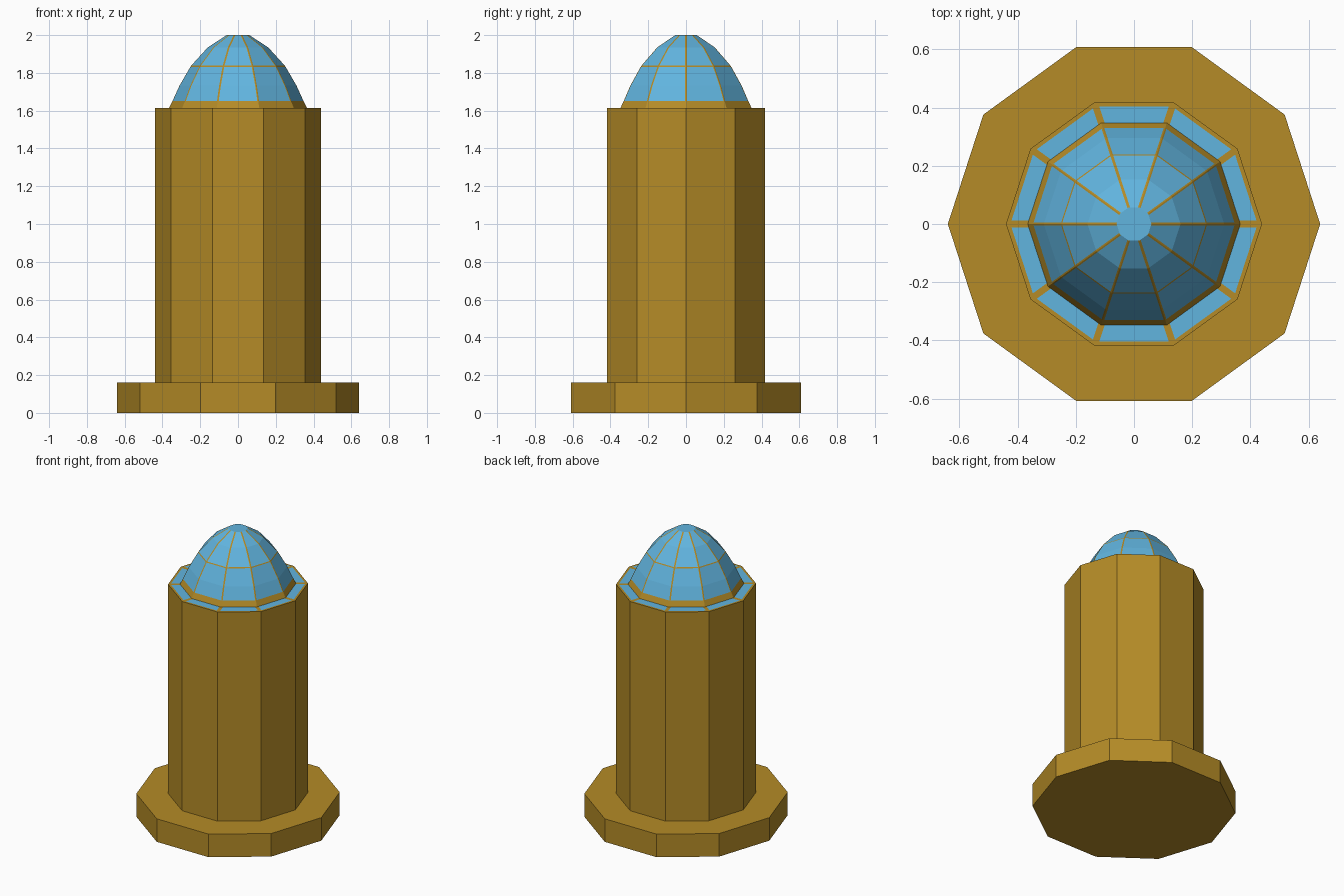
import bpy, bmesh, math
from mathutils import Vector

if "Cube" in bpy.data.objects:
    bpy.data.objects.remove(bpy.data.objects["Cube"])

SIDES = 10


def material(name, rgb):
    m = bpy.data.materials.new(name)
    m.diffuse_color = (*rgb, 1)
    m.use_nodes = True
    m.node_tree.nodes["Principled BSDF"].inputs["Base Color"].default_value = m.diffuse_color
    return m


gold = material("gold", (0.46, 0.26, 0.02))
blue = material("sky blue", (0.12, 0.46, 0.74))


def corners(r, z):
    return [Vector((r * math.cos(math.tau * i / SIDES),
                    r * math.sin(math.tau * i / SIDES), z)) for i in range(SIDES)]


def ring(r, z, rib):
    """Ten-sided ring; each side is split into rib, panel, rib when rib > 0."""
    pts = corners(r, z)
    out = []
    for i, a in enumerate(pts):
        b = pts[(i + 1) % SIDES]
        out.append(a)
        if rib:
            t = min(rib / (b - a).length, 0.3)
            out += [a.lerp(b, t), a.lerp(b, 1 - t)]
    return out


def lathe(name, profile, is_blue=None, rib=0):
    bm = bmesh.new()
    rings = [[bm.verts.new(p) for p in ring(r, z, rib)] for r, z in profile]
    n = len(rings[0])
    for k in range(len(rings) - 1):
        lo, hi = rings[k], rings[k + 1]
        for i in range(n):
            j = (i + 1) % n
            f = bm.faces.new((lo[i], lo[j], hi[j], hi[i]))
            panel = not rib or i % 3 == 1
            f.material_index = int(bool(is_blue) and panel and is_blue(k))
    bm.faces.new(rings[0][::-1])
    top = bm.faces.new(rings[-1])
    top.material_index = int(bool(is_blue))
    me = bpy.data.meshes.new(name)
    bm.to_mesh(me)
    bm.free()
    me.materials.append(gold)
    me.materials.append(blue)
    ob = bpy.data.objects.new(name, me)
    bpy.context.collection.objects.link(ob)
    return ob


# Wide foot plate
lathe("base", [(0.64, 0), (0.64, 0.16)])

# Column with a blue-panelled shoulder on top
lathe("column", [(0.44, 0.16), (0.44, 1.613), (0.425, 1.613), (0.365, 1.613)],
      is_blue=lambda k: k == 2, rib=0.012)

# Dome: gold foot band, blue panels, thin gold ribs and one thin gold hoop
lathe("dome", [(0.367, 1.61), (0.347, 1.65), (0.31, 1.732), (0.252, 1.832),
               (0.248, 1.838), (0.16, 1.935), (0.06, 2.0)],
      is_blue=lambda k: k not in (0, 3), rib=0.005)
